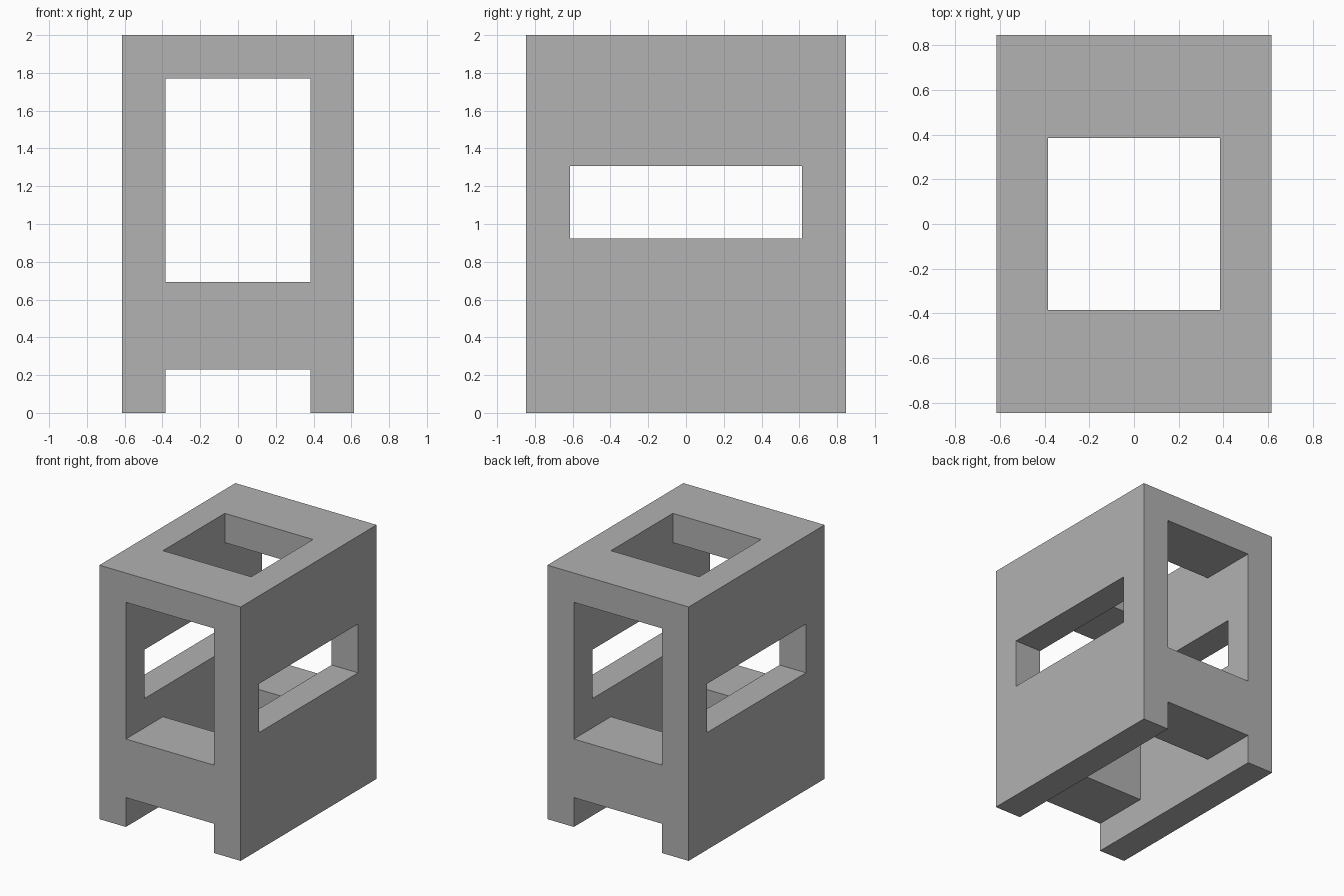
import bpy
import bmesh
from mathutils import Vector

cube = bpy.data.objects.get("Cube")
if cube:
    bpy.data.objects.remove(cube, do_unlink=True)

U = 2 / 13                       # design module
WIDTH, DEPTH, HEIGHT = 8 * U, 11 * U, 13 * U
OPENING = 5 * U                  # clear width between the side walls
WALL = 1.5 * U
FLOOR = 4.5 * U
OVER = 0.2                       # how far cutters run past the body

grey = bpy.data.materials.new("mid grey")
grey.use_nodes = True
colour = (0.445, 0.445, 0.445, 1)
grey.diffuse_color = colour
grey.node_tree.nodes["Principled BSDF"].inputs["Base Color"].default_value = colour


def box(name, width, depth, z0, z1):
    """Box centred on x and y, between two heights."""
    bm = bmesh.new()
    bmesh.ops.create_cube(bm, size=1)
    for v in bm.verts:
        v.co = Vector((v.co.x * width, v.co.y * depth, z0 if v.co.z < 0 else z1))
    mesh = bpy.data.meshes.new(name)
    bm.to_mesh(mesh)
    bm.free()
    mesh.materials.append(grey)
    obj = bpy.data.objects.new(name, mesh)
    bpy.context.collection.objects.link(obj)
    return obj


def cut(body, cutter):
    """Subtract the cutter, bake the result and discard the cutter."""
    cutter.hide_render = True
    mod = body.modifiers.new(cutter.name, "BOOLEAN")
    mod.operation = "DIFFERENCE"
    mod.solver = "EXACT"
    mod.object = cutter
    bpy.context.view_layer.objects.active = body
    bpy.ops.object.modifier_apply(modifier=mod.name)
    bpy.data.objects.remove(cutter, do_unlink=True)


# Solid housing
body = box("housing_frame", WIDTH, DEPTH, 0, HEIGHT)

# Shaft through roof and floor, then the front-to-back openings
cut(body, box("shaft_cutter", OPENING, OPENING, -OVER, HEIGHT + OVER))
cut(body, box("tunnel_cutter", OPENING, DEPTH + OVER, FLOOR, HEIGHT - WALL))
cut(body, box("foot_channel_cutter", OPENING, DEPTH + OVER, -OVER, WALL))

# Long window through both side walls
cut(body, box("side_window_cutter", WIDTH + OVER, 8 * U, 6 * U, 8.5 * U))

# Merge leftover coplanar faces
bm = bmesh.new()
bm.from_mesh(body.data)
bmesh.ops.remove_doubles(bm, verts=bm.verts, dist=0.0001)
bmesh.ops.dissolve_limit(bm, angle_limit=0.01, verts=bm.verts, edges=bm.edges)
bm.to_mesh(body.data)
bm.free()
